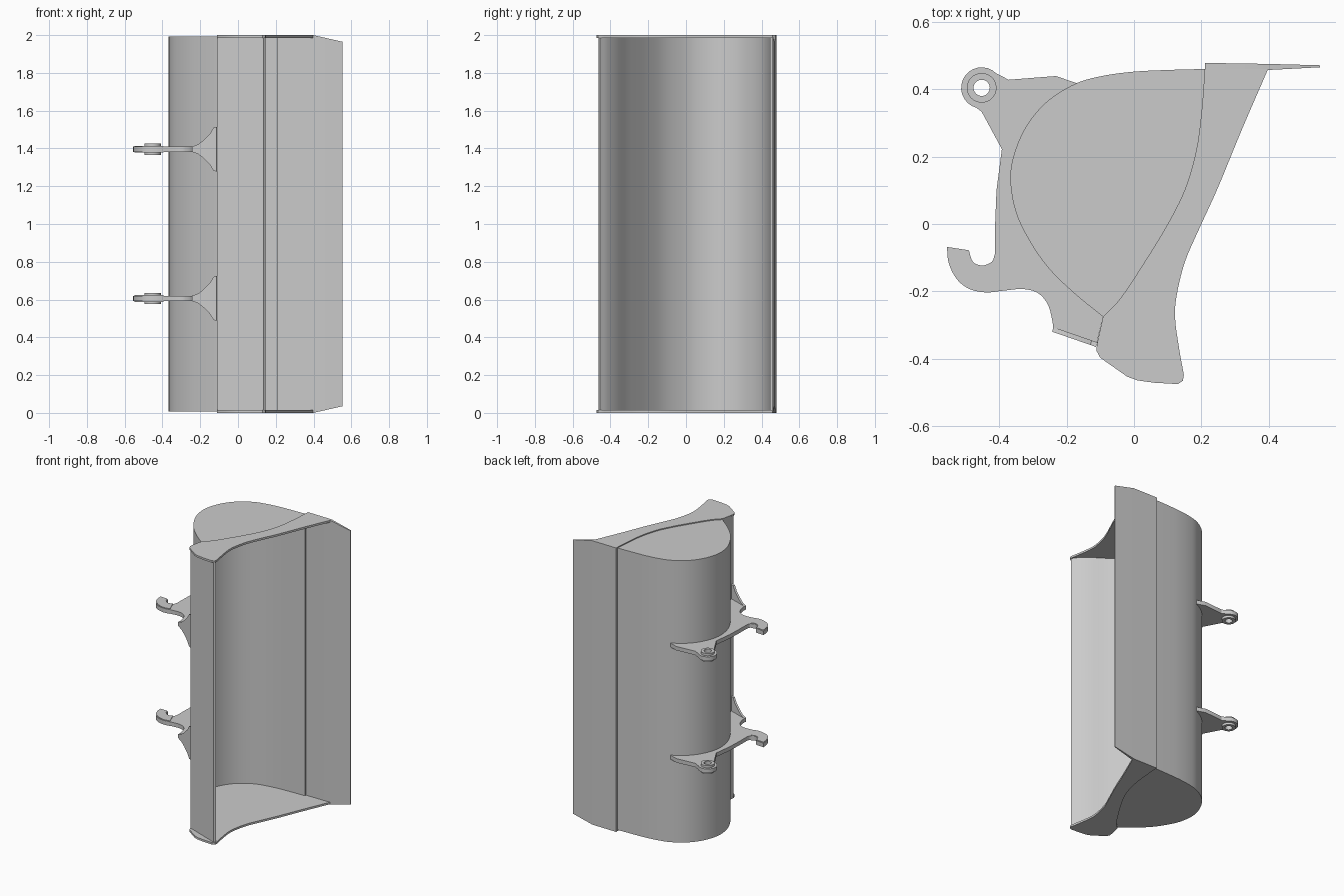
import bpy, bmesh, math
from mathutils import Matrix, Vector

if "Cube" in bpy.data.objects:
    bpy.data.objects.remove(bpy.data.objects["Cube"])

steel = bpy.data.materials.new("grey steel")
steel.diffuse_color = (0.6, 0.6, 0.6, 1)
steel.use_nodes = True
steel.node_tree.nodes["Principled BSDF"].inputs["Base Color"].default_value = steel.diffuse_color


def smooth_path(pts, n=5):
    """Catmull-Rom curve through the points."""
    p = [Vector(q) for q in pts]
    p = [2 * p[0] - p[1]] + p + [2 * p[-1] - p[-2]]
    out = []
    for a, b, c, d in zip(p, p[1:], p[2:], p[3:]):
        for i in range(n):
            t = i / n
            out.append(0.5 * (2 * b + (c - a) * t + (2 * a - 5 * b + 4 * c - d) * t * t
                              + (3 * b - a - 3 * c + d) * t ** 3))
    return out + [p[-2]]


def circle(center, r, n=32):
    return [Vector((center[0] + r * math.cos(2 * math.pi * i / n),
                    center[1] + r * math.sin(2 * math.pi * i / n))) for i in range(n)]


def slab(name, loops, z0, z1, matrix=None):
    """Extrude closed outlines (inner loops become holes) from z0 to z1."""
    cu = bpy.data.curves.new(name, 'CURVE')
    cu.dimensions, cu.fill_mode, cu.extrude = '2D', 'BOTH', (z1 - z0) / 2
    for loop in loops:
        s = cu.splines.new('POLY')
        s.points.add(len(loop) - 1)
        for pt, co in zip(s.points, loop):
            pt.co = (co[0], co[1], 0, 1)
        s.use_cyclic_u = True
    tmp = bpy.data.objects.new("outline", cu)
    bpy.context.scene.collection.objects.link(tmp)
    bpy.context.view_layer.update()
    me = bpy.data.meshes.new_from_object(tmp.evaluated_get(bpy.context.evaluated_depsgraph_get()))
    bpy.data.objects.remove(tmp)
    me.transform(Matrix.Translation((0, 0, (z0 + z1) / 2)))
    if matrix:
        me.transform(matrix)
    return finish(name, me)


def finish(name, me):
    bm = bmesh.new()
    bm.from_mesh(me)
    bmesh.ops.remove_doubles(bm, verts=bm.verts, dist=0.0002)
    bmesh.ops.recalc_face_normals(bm, faces=bm.faces)
    bm.to_mesh(me)
    bm.free()
    me.materials.clear()
    me.materials.append(steel)
    ob = bpy.data.objects.new(name, me)
    bpy.context.scene.collection.objects.link(ob)
    bpy.ops.object.select_all(action='DESELECT')
    ob.select_set(True)
    bpy.context.view_layer.objects.active = ob
    bpy.ops.object.shade_smooth_by_angle(angle=math.radians(30))
    return ob


# Bucket shell: curved back wall running into a boxed front lip
back = smooth_path([(0.21, 0.46), (0.1, 0.457), (0, 0.452), (-0.09, 0.44), (-0.17, 0.418),
                    (-0.25, 0.37), (-0.31, 0.305), (-0.35, 0.225), (-0.367, 0.14),
                    (-0.352, 0.04), (-0.31, -0.05), (-0.25, -0.135), (-0.17, -0.212),
                    (-0.092, -0.275)])
inner = []
for i, p in enumerate(back):
    t = back[min(i + 1, len(back) - 1)] - back[max(i - 1, 0)]
    inner.append(p + Vector((-t.y, t.x)).normalized() * 0.014)
lip_inside = smooth_path([inner[-1], (-0.02, -0.312), (0.06, -0.366), (0.115, -0.415), (0.146, -0.455)])
lip_front = [Vector(q) for q in [(-0.11, -0.355), (-0.11, -0.372), (0.135, -0.464)]]
slab("bucket_shell", [back + lip_front + lip_inside[::-1] + inner[-2::-1]], 0.007, 1.993)

# End caps and thicker side plates, mirrored at both ends
rim = smooth_path([(-0.092, -0.275), (-0.04, -0.22), (0.03, -0.115), (0.1, 0.0), (0.152, 0.105),
                   (0.185, 0.22), (0.201, 0.34), (0.21, 0.46)])
mouth = smooth_path([(0.398, 0.46), (0.32, 0.28), (0.25, 0.11), (0.2, 0), (0.152, -0.11),
                     (0.127, -0.21), (0.122, -0.28), (0.134, -0.37), (0.148, -0.448)])
heel = [Vector(q) for q in [(0.145, -0.465), (0.13, -0.475), (0.06, -0.471), (0.01, -0.464),
                            (-0.02, -0.453), (-0.1, -0.397), (-0.112, -0.375), (-0.109, -0.352)]]
for end, a, b, c in (("lower", 0.007, 0.014, 0.0), ("upper", 1.986, 1.993, 2.0)):
    slab(end + "_end_cap", [back + rim[:-1]], a, b)
    slab(end + "_side_plate", [rim + mouth + heel], min(c, a, b), max(c, a, b))

# Cutting blade: wedge section with corners clipped toward the tip
section = [(0.21, 0.478), (0.398, 0.475), (0.552, 0.471), (0.552, 0.465), (0.398, 0.457), (0.21, 0.457)]
inset = [0, 0, 0.035, 0.035, 0, 0]
bm = bmesh.new()
low = [bm.verts.new((x, y, d)) for (x, y), d in zip(section, inset)]
high = [bm.verts.new((x, y, 2 - d)) for (x, y), d in zip(section, inset)]
for i in range(6):
    j = (i + 1) % 6
    bm.faces.new((low[i], low[j], high[j], high[i]))
for ring in (low, high):
    bm.faces.new((ring[0], ring[1], ring[4], ring[5]))
    bm.faces.new((ring[1], ring[2], ring[3], ring[4]))
blade = bpy.data.meshes.new("cutting_blade")
bm.to_mesh(blade)
bm.free()
finish("cutting_blade", blade)

# Mounting brackets: plate with pin eye and hook, plus flared foot
eye = (-0.452, 0.404)
eye_arc = [Vector((eye[0] + 0.061 * math.cos(math.radians(a)),
                   eye[1] + 0.061 * math.sin(math.radians(a)))) for a in range(45, 256, 14)]
hook_in = smooth_path([(-0.413, -0.09), (-0.422, -0.112), (-0.45, -0.123), (-0.478, -0.112), (-0.49, -0.078)])
hook_out = smooth_path([(-0.555, -0.068), (-0.55, -0.115), (-0.527, -0.162), (-0.49, -0.192),
                        (-0.44, -0.203), (-0.39, -0.198), (-0.33, -0.193), (-0.285, -0.205),
                        (-0.255, -0.24), (-0.242, -0.29), (-0.24, -0.31)])
plate = ([Vector(q) for q in [(-0.17, 0.418), (-0.232, 0.439), (-0.372, 0.428)]] + eye_arc
         + [Vector(q) for q in [(-0.452, 0.333), (-0.392, 0.222), (-0.395, 0.2), (-0.408, 0.1), (-0.412, 0)]]
         + hook_in + hook_out + [Vector((-0.11, -0.352))])
# close the plate along the shell wall
plate += back[:19:-1]
claw = (smooth_path([(-0.425, -0.117), (-0.45, -0.127), (-0.482, -0.114), (-0.495, -0.08)])
        + smooth_path([(-0.549, -0.076), (-0.545, -0.115), (-0.522, -0.158), (-0.487, -0.187),
                       (-0.44, -0.199), (-0.395, -0.193)]))
half = [(0, 0.014), (0.035, 0.026), (0.067, 0.05), (0.1, 0.082), (0.12, 0.114), (0.138, 0.118)]
foot = [Vector(q) for q in half] + [Vector((u, -v)) for u, v in half[::-1]]
along = Vector((0.13, -0.045, 0)).normalized()
up = Vector((0, 0, 1))
for name, z in (("lower", 0.606), ("upper", 1.396)):
    slab(name + "_bracket", [plate, circle(eye, 0.024)], z - 0.014, z + 0.014)
    slab(name + "_pin_boss", [circle(eye, 0.044), circle(eye, 0.024)], z - 0.03, z + 0.03)
    slab(name + "_hook_pad", [claw], z - 0.018, z + 0.018)
    m = Matrix((along, up, along.cross(up))).transposed().to_4x4()
    m.translation = (-0.24, -0.31, z)
    slab(name + "_bracket_foot", [foot], -0.004, 0.01, m)
